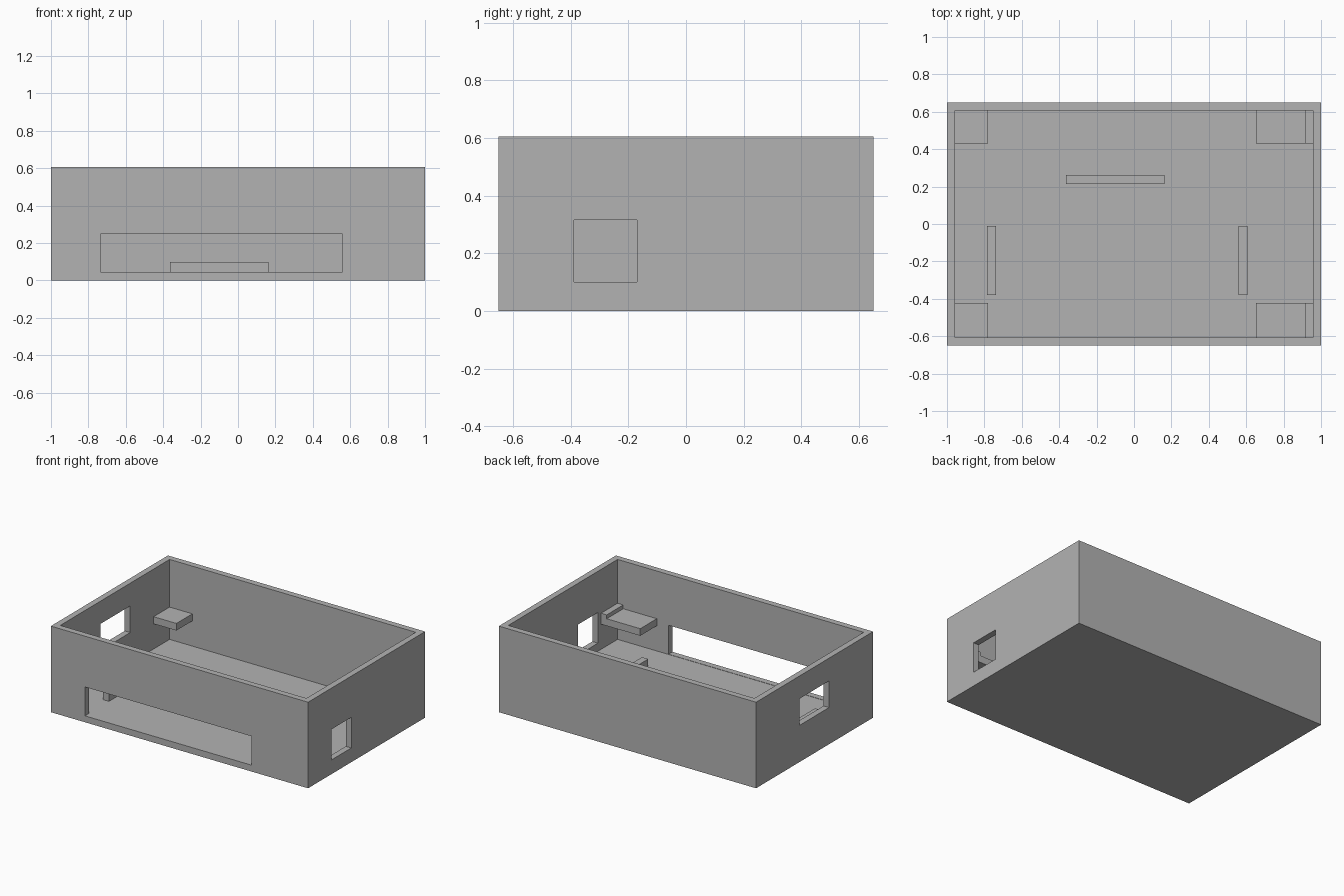
import bpy
import bmesh

default = bpy.data.objects.get("Cube")
if default:
    bpy.data.objects.remove(default, do_unlink=True)

grey = bpy.data.materials.new("plain grey")
grey.use_nodes = True
colour = (0.45, 0.45, 0.45, 1)
grey.diffuse_color = colour
grey.node_tree.nodes["Principled BSDF"].inputs["Base Color"].default_value = colour

W, D, H = 1.0, 0.65, 0.605      # half width, half depth, height
T = 0.043                       # wall and floor thickness
IX, IY = W - T, D - T           # inner half sizes


def box(name, x, y, z):
    """Axis-aligned box from three (low, high) ranges."""
    bm = bmesh.new()
    bmesh.ops.create_cube(bm, size=1)
    for v in bm.verts:
        v.co = [r[0] if c < 0 else r[1] for c, r in zip(v.co, (x, y, z))]
    mesh = bpy.data.meshes.new(name)
    bm.to_mesh(mesh)
    bm.free()
    mesh.materials.append(grey)
    obj = bpy.data.objects.new(name, mesh)
    bpy.context.collection.objects.link(obj)
    return obj


def cut(target, x, y, z):
    """Subtract a box from the target, then drop the cutter."""
    cutter = box("cutter", x, y, z)
    cutter.hide_render = True
    mod = target.modifiers.new("opening", "BOOLEAN")
    mod.operation = "DIFFERENCE"
    mod.solver = "EXACT"
    mod.object = cutter
    bpy.context.view_layer.objects.active = target
    bpy.ops.object.modifier_apply(modifier=mod.name)
    bpy.data.objects.remove(cutter, do_unlink=True)


# Open-topped case with a front slot and a window in each side
case = box("case", (-W, W), (-D, D), (0, H))
cut(case, (-IX, IX), (-IY, IY), (T, H + 0.1))
cut(case, (-0.735, 0.56), (-D - 0.1, -IY + 0.02), (T + 0.002, 0.248))
cut(case, (IX - 0.02, W + 0.1), (-0.388, -0.17), (0.10, 0.315))
cut(case, (-W - 0.1, -IX + 0.02), (-0.16, 0.17), (0.258, 0.445))

# Low locating ribs on the floor
rib = (T - 0.01, 0.098)
box("left_floor_rib", (0.56, 0.608), (-0.38, -0.01), rib)
box("right_floor_rib", (-0.785, -0.737), (-0.38, -0.01), rib)
box("back_floor_rib", (-0.363, 0.162), (0.215, 0.263), rib)

# Corner shelves, those on the left side carrying a raised lip
for place, y in (("front", (-IY - 0.01, -0.423)), ("back", (0.43, IY + 0.01))):
    box(place + "_right_shelf", (-IX - 0.01, -0.78), y, (0.22, 0.27))
    box(place + "_left_shelf", (0.652, IX + 0.01), y, (0.22, 0.27))
    box(place + "_left_shelf_lip", (0.913, IX + 0.01), y, (0.26, 0.297))
